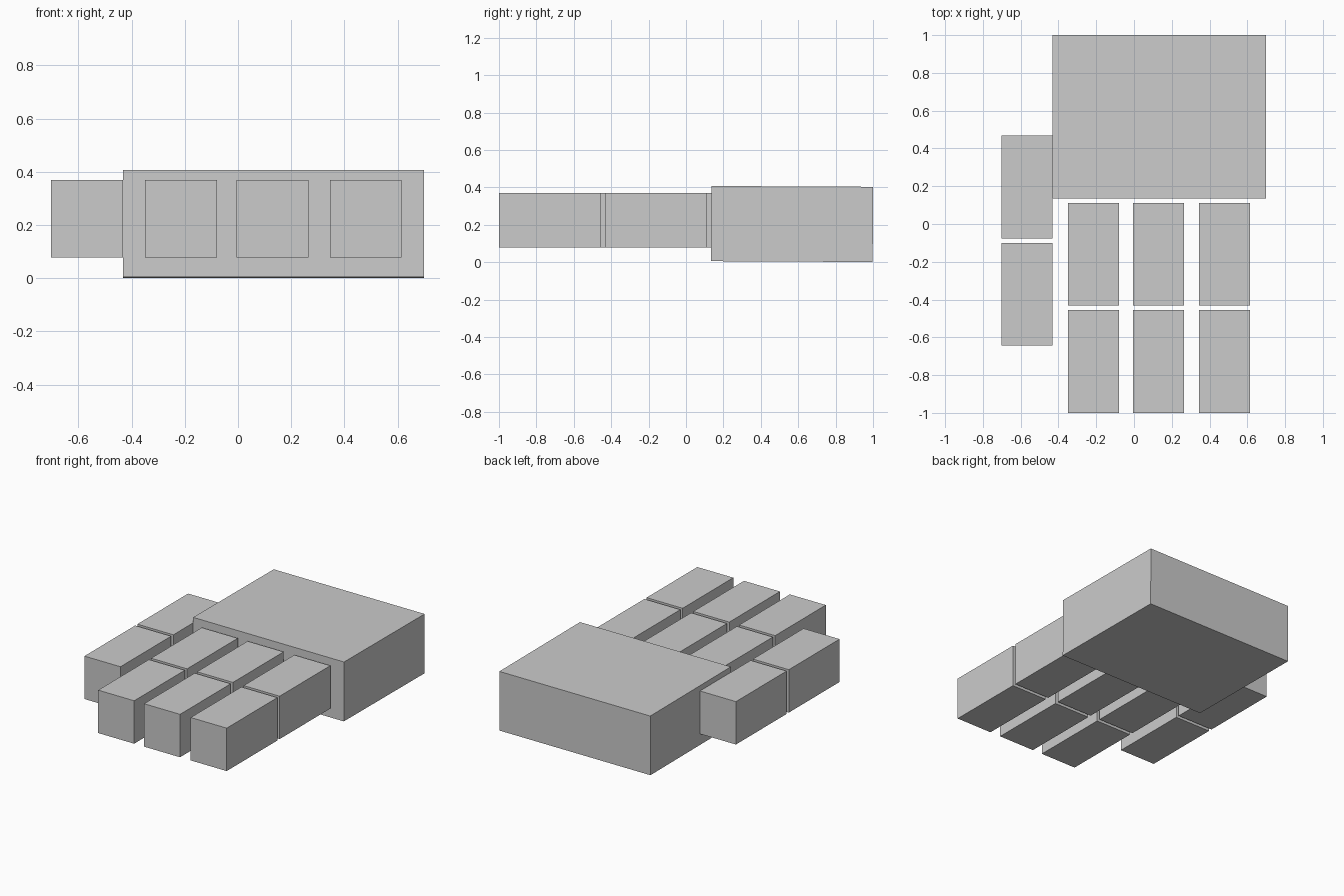
import bpy

if "Cube" in bpy.data.objects:
    bpy.data.objects.remove(bpy.data.objects["Cube"])


def block(name, center, size, tilt=0.0):
    bpy.ops.mesh.primitive_cube_add(size=1, location=center)
    ob = bpy.context.object
    ob.name = name
    ob.scale = size
    bpy.ops.object.transform_apply(location=False, rotation=False, scale=True)
    ob.rotation_euler.x = tilt
    return ob


SEGMENT = (0.27, 0.543, 0.291)   # every finger segment is the same block
Z = 0.224                        # finger centre height
PITCH = 0.567                    # knuckle to knuckle


def digit(name, x, tip_y):
    for i, part in enumerate(("tip", "base")):
        block(f"{name}_{part}", (x, tip_y + i * PITCH, Z), SEGMENT)


# Palm, tipped back very slightly
block("palm", (0.134, 0.567, 0.204), (1.132, 0.864, 0.402), tilt=-0.005)

# Three fingers in front of the palm
for name, x in (("left_finger", -0.214), ("middle_finger", 0.130), ("right_finger", 0.480)):
    digit(name, x, -0.728)

# Thumb along the left side
digit("thumb", -0.567, -0.372 + 0.001)
